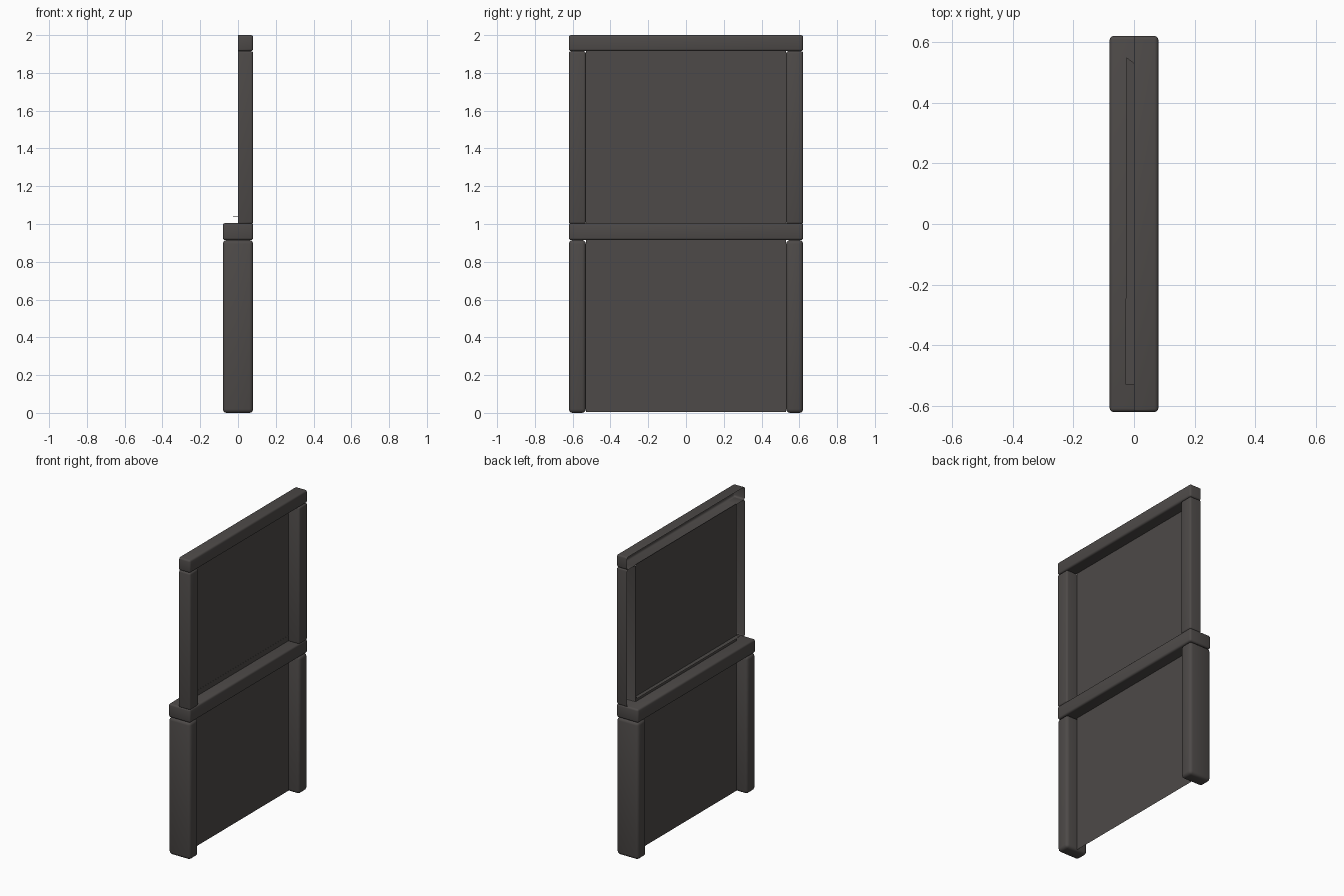
import bpy, bmesh
from mathutils import Matrix, Vector

cube = bpy.data.objects.get("Cube")
if cube:
    bpy.data.objects.remove(cube, do_unlink=True)

mat = bpy.data.materials.new("dark_grey")
mat.use_nodes = True
COLOUR = (0.075, 0.068, 0.065, 1)
mat.diffuse_color = COLOUR
mat.node_tree.nodes["Principled BSDF"].inputs["Base Color"].default_value = COLOUR

HALF_W, INNER, DEPTH = 0.62, 0.53, 0.08


def finish(name, bm):
    me = bpy.data.meshes.new(name)
    bm.to_mesh(me)
    bm.free()
    ob = bpy.data.objects.new(name, me)
    me.materials.append(mat)
    bpy.context.collection.objects.link(ob)
    return ob


def beam(name, y, z, bevel, half=False):
    """Rounded beam across the full depth; half keeps an open shell on +x."""
    lo, hi = Vector((-DEPTH, y[0], z[0])), Vector((DEPTH, y[1], z[1]))
    size = hi - lo
    bm = bmesh.new()
    bmesh.ops.create_cube(bm, size=1, matrix=Matrix.Translation((lo + hi) / 2)
                          @ Matrix.Diagonal((*size, 1)))
    bmesh.ops.bevel(bm, geom=bm.edges[:], offset=bevel, segments=3,
                    profile=0.5, affect='EDGES')
    if half:
        bmesh.ops.bisect_plane(bm, geom=bm.verts[:] + bm.edges[:] + bm.faces[:],
                               plane_co=(0, 0, 0), plane_no=(1, 0, 0),
                               clear_inner=True)
    ob = finish(name, bm)
    bpy.ops.object.select_all(action='DESELECT')
    ob.select_set(True)
    bpy.context.view_layer.objects.active = ob
    bpy.ops.object.shade_smooth_by_angle()


def sheet(name, corners):
    bm = bmesh.new()
    bm.faces.new([bm.verts.new(c) for c in corners])
    finish(name, bm)


# Posts, mirrored to both ends, with the upper ones open at the back
for side, sign in (("left", 1), ("right", -1)):
    y = sorted((sign * INNER, sign * HALF_W))
    beam("lower_post_" + side, y, (0, 0.915), 0.02)
    beam("upper_post_" + side, y, (1.0, 1.915), 0.012, True)

# Rails
beam("middle_rail", (-HALF_W, HALF_W), (0.915, 1.005), 0.012)
beam("top_rail", (-HALF_W, HALF_W), (1.915, 2.0), 0.012, True)

# Wall panels in the centre plane
for name, z0, z1 in (("lower_panel", 0.005, 0.92), ("upper_panel", 1.0, 1.92)):
    sheet(name, [(0, -INNER, z0), (0, INNER, z0), (0, INNER, z1), (0, -INNER, z1)])

# Narrow ledge behind the upper panel
sheet("ledge", [(-0.028, -INNER, 1.042), (0.001, -INNER, 1.042),
                (0.001, INNER, 1.04), (-0.025, 0.55, 1.04)])
